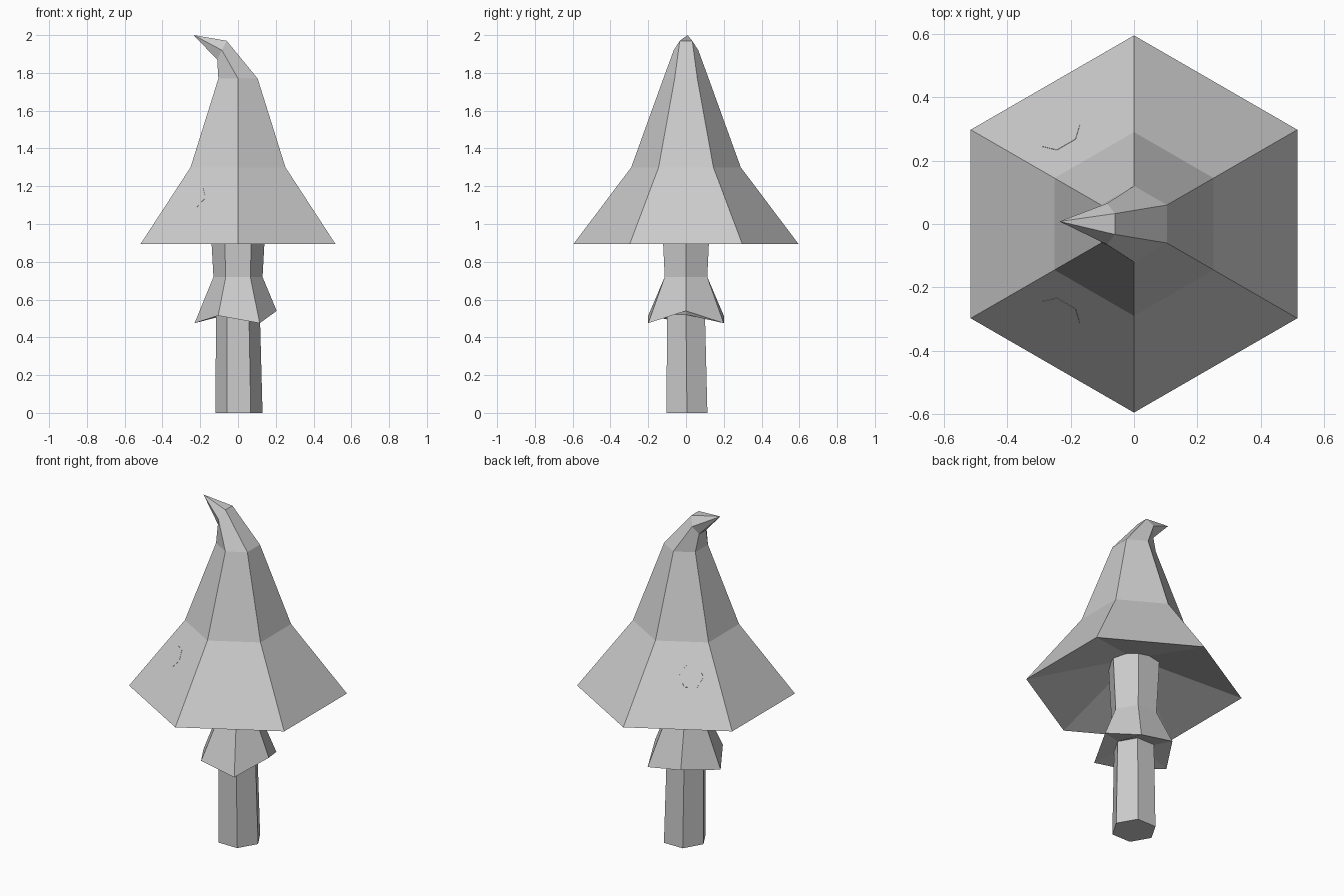
import bpy, bmesh
from math import sin, cos, radians
from mathutils import Vector

if "Cube" in bpy.data.objects:
    bpy.data.objects.remove(bpy.data.objects["Cube"], do_unlink=True)

grey = bpy.data.materials.new("plain grey")
grey.use_nodes = True
colour = (0.6, 0.6, 0.6, 1)
grey.diffuse_color = colour
grey.node_tree.nodes["Principled BSDF"].inputs["Base Color"].default_value = colour


def hexagon(radius, z, start, cx=0, cy=0):
    """Six points around a vertical axis."""
    angles = [radians(start + 60 * i) for i in range(6)]
    return [Vector((cx + radius * cos(a), cy + radius * sin(a), z)) for a in angles]


def loft(name, rings):
    """Join six-sided rings with flat faces and close both ends."""
    bm = bmesh.new()
    loops = [[bm.verts.new(p) for p in ring] for ring in rings]
    for low, high in zip(loops, loops[1:]):
        for i in range(6):
            j = (i + 1) % 6
            bm.faces.new((low[i], low[j], high[j], high[i]))
    bm.faces.new(loops[0][::-1])
    bm.faces.new(loops[-1])
    bmesh.ops.remove_doubles(bm, verts=bm.verts, dist=0.0001)
    bmesh.ops.recalc_face_normals(bm, faces=bm.faces)
    mesh = bpy.data.meshes.new(name)
    bm.to_mesh(mesh)
    bm.free()
    mesh.materials.append(grey)
    obj = bpy.data.objects.new(name, mesh)
    bpy.context.collection.objects.link(obj)
    return obj


# Stem with a ragged flared skirt
flare = [Vector(p) for p in (
    (0.205, 0, 0.54), (0.115, 0.2, 0.475), (-0.105, 0.2, 0.515),
    (-0.23, 0, 0.475), (-0.105, -0.2, 0.515), (0.115, -0.2, 0.475))]
loft("stem", [
    hexagon(0.125, 0, 0, 0.005, 0.005),
    hexagon(0.116, 0.52, 0),
    flare,
    hexagon(0.13, 0.72, 0),
    hexagon(0.14, 0.9, 0),
    hexagon(0.148, 1.06, 0),
])

# Cap: hollow underside, two sloping tiers and a bent point
bend = [Vector(p) for p in (
    (-0.06, 0.033, 1.97), (-0.085, 0.065, 1.92), (-0.11, 0.033, 1.87),
    (-0.11, -0.033, 1.87), (-0.085, -0.065, 1.92), (-0.06, -0.033, 1.97))]
tip = Vector((-0.235, 0.008, 2.0))
loft("cap", [
    hexagon(0.13, 1.045, 30),
    hexagon(0.595, 0.895, 30),
    hexagon(0.29, 1.3, 30),
    hexagon(0.12, 1.77, 30),
    bend,
    [tip + (p - tip) * 0.01 for p in bend],
])

# Thin spots on the lower tier of the cap
slope = Vector((0.405, 0, 0.264)).normalized()
for side, name in ((-1, "front_spot"), (1, "back_spot")):
    turn = radians(side * 120)
    spot = loft(name, [hexagon(0.07, -0.004, 0), hexagon(0.068, 0.002, 0)])
    out = Vector((cos(turn), sin(turn), 0))
    along = Vector((-sin(turn), cos(turn), 0))
    spot.location = out * 0.355 + along * (-0.06 * side * -1) + Vector((0, 0, 1.139))
    normal = out * slope.x + Vector((0, 0, slope.z))
    spot.rotation_mode = "QUATERNION"
    spot.rotation_quaternion = normal.to_track_quat("Z", "Y")
